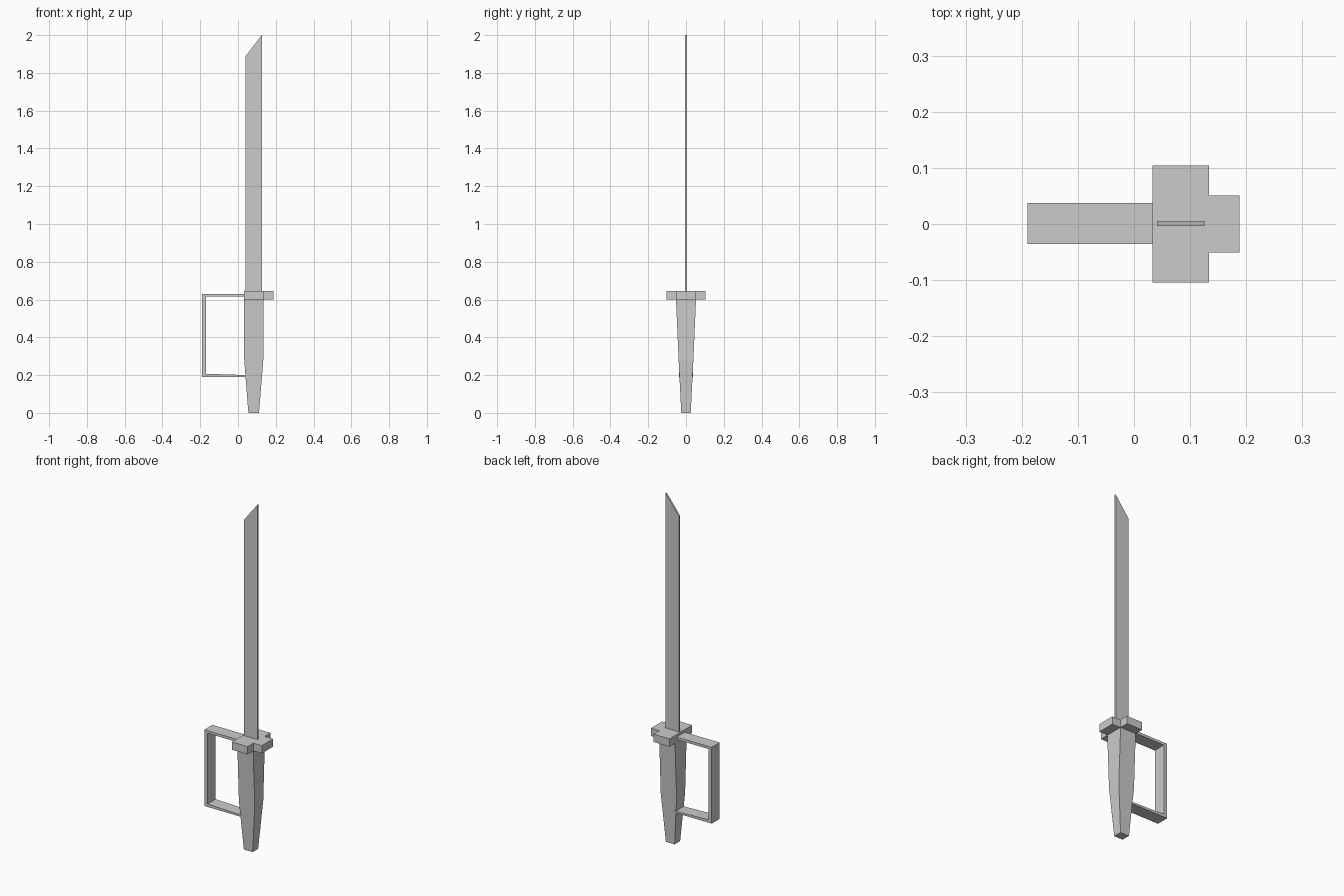
import bpy
import bmesh

cube = bpy.data.objects.get("Cube")
if cube:
    bpy.data.objects.remove(cube, do_unlink=True)

# Single plain material
grey = bpy.data.materials.new("plain_grey")
grey.use_nodes = True
colour = (0.6, 0.6, 0.6, 1)
grey.diffuse_color = colour
grey.node_tree.nodes["Principled BSDF"].inputs["Base Color"].default_value = colour


def finish(name, bm):
    bmesh.ops.recalc_face_normals(bm, faces=bm.faces)
    mesh = bpy.data.meshes.new(name)
    bm.to_mesh(mesh)
    bm.free()
    mesh.materials.append(grey)
    obj = bpy.data.objects.new(name, mesh)
    bpy.context.collection.objects.link(obj)
    return obj


def extrude(name, outline, direction):
    """Turn a flat outline into a solid along a direction."""
    bm = bmesh.new()
    face = bm.faces.new([bm.verts.new(p) for p in outline])
    made = bmesh.ops.extrude_face_region(bm, geom=[face], use_keep_orig=True)
    moved = [v for v in made["geom"] if isinstance(v, bmesh.types.BMVert)]
    bmesh.ops.translate(bm, verts=moved, vec=direction)
    return finish(name, bm)


def loft(name, rings):
    """Join rectangular sections given as (x0, x1, half_y, z)."""
    bm = bmesh.new()
    loops = [[bm.verts.new(p) for p in
              ((x0, -h, z), (x1, -h, z), (x1, h, z), (x0, h, z))]
             for x0, x1, h, z in rings]
    for low, high in zip(loops, loops[1:]):
        for i in range(4):
            j = (i + 1) % 4
            bm.faces.new((low[i], low[j], high[j], high[i]))
    bm.faces.new(loops[0])
    bm.faces.new(loops[-1])
    return finish(name, bm)


# Tapered grip
loft("grip", [(0.055, 0.111, 0.025, 0),
              (0.033, 0.134, 0.039, 0.28),
              (0.033, 0.134, 0.053, 0.6)])

# T-shaped guard
half = [(0.033, 0.104), (0.134, 0.104), (0.134, 0.051), (0.188, 0.051)]
outline = half + [(x, -y) for x, y in reversed(half)]
extrude("guard", [(x, y, 0.6) for x, y in outline], (0, 0, 0.045))

# Flat blade with a slanted tip
blade = [(0.041, 0.64), (0.126, 0.64), (0.126, 2), (0.041, 1.89)]
extrude("blade", [(x, -0.004, z) for x, z in blade], (0, 0.009, 0))

# Knuckle bow, a bent strap open towards the grip
bow = [(0.04, 0.63), (-0.19, 0.63), (-0.19, 0.19), (0.05, 0.19),
       (0.05, 0.2), (-0.169, 0.207), (-0.169, 0.615), (0.04, 0.615)]
extrude("knuckle_bow", [(x, -0.036, z) for x, z in bow], (0, 0.073, 0))
